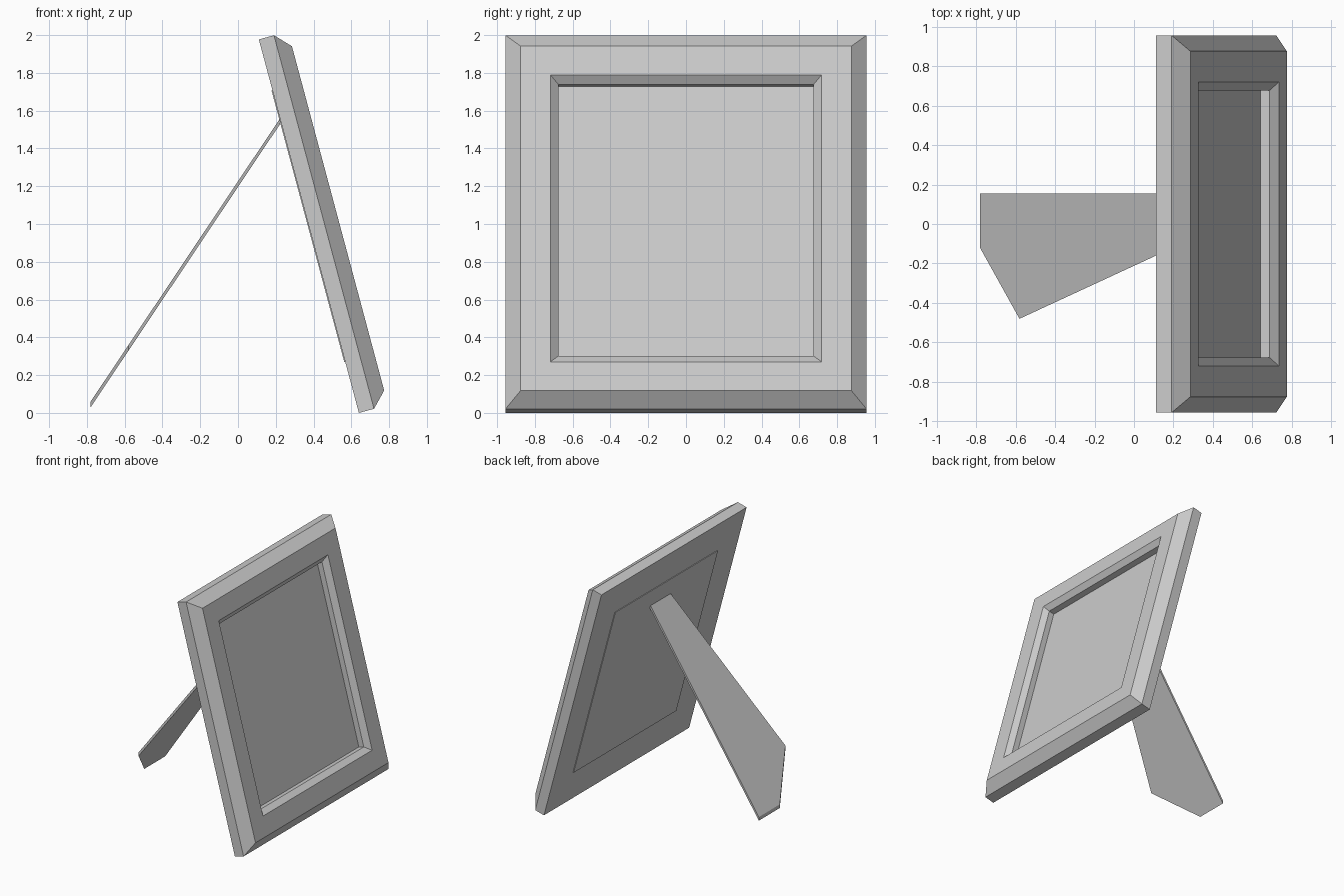
import bpy, bmesh
from math import sin, cos, radians

if "Cube" in bpy.data.objects:
    bpy.data.objects.remove(bpy.data.objects["Cube"])

TILT = radians(15)
HALF_W, HEIGHT = 0.955, 2.047   # frame half width and leaning height


def leaning(y, v, w):
    """Point at height v up the leaning back plane and w in front of it."""
    return (0.64 - sin(TILT) * v + cos(TILT) * w, y, cos(TILT) * v + sin(TILT) * w)


def ring(margin, w):
    """Rectangle inset by margin from the frame outline."""
    a, lo, hi = HALF_W - margin, margin, HEIGHT - margin
    return [leaning(y, v, w) for y, v in ((-a, lo), (a, lo), (a, hi), (-a, hi))]


def loft(name, loops, closed=False):
    """Join successive loops with quads; close into a torus or cap the ends."""
    bm = bmesh.new()
    rows = [[bm.verts.new(p) for p in loop] for loop in loops]
    pairs = list(zip(rows, rows[1:] + rows[:1])) if closed else list(zip(rows, rows[1:]))
    for a, b in pairs:
        n = len(a)
        for i in range(n):
            j = (i + 1) % n
            bm.faces.new((a[i], a[j], b[j], b[i]))
    if not closed:
        bm.faces.new(rows[0][::-1])
        bm.faces.new(rows[-1])
    bmesh.ops.recalc_face_normals(bm, faces=bm.faces[:])
    mesh = bpy.data.meshes.new(name)
    bm.to_mesh(mesh)
    bm.free()
    obj = bpy.data.objects.new(name, mesh)
    bpy.context.collection.objects.link(obj)
    return obj


# Mitred moulding: cross-section given as (inset, depth)
section = [(0, 0), (0, 0.083), (0.08, 0.16), (0.237, 0.16), (0.279, 0.122), (0.279, 0)]
loft("frame_moulding", [ring(m, w) for m, w in section], closed=True)

# Picture panel, slightly proud of the back
loft("picture_panel", [ring(0.279, -0.005), ring(0.279, 0.075)])

# Slanted easel leg with an angled foot
outline = [(0.222, 0.155), (-0.78, 0.155), (-0.78, -0.12), (-0.58, -0.48), (0.222, -0.109)]
loft("easel_leg", [[(x, y, 0.03 + 1.495 * (x + 0.78) + t) for x, y in outline]
                   for t in (0, 0.03)])
